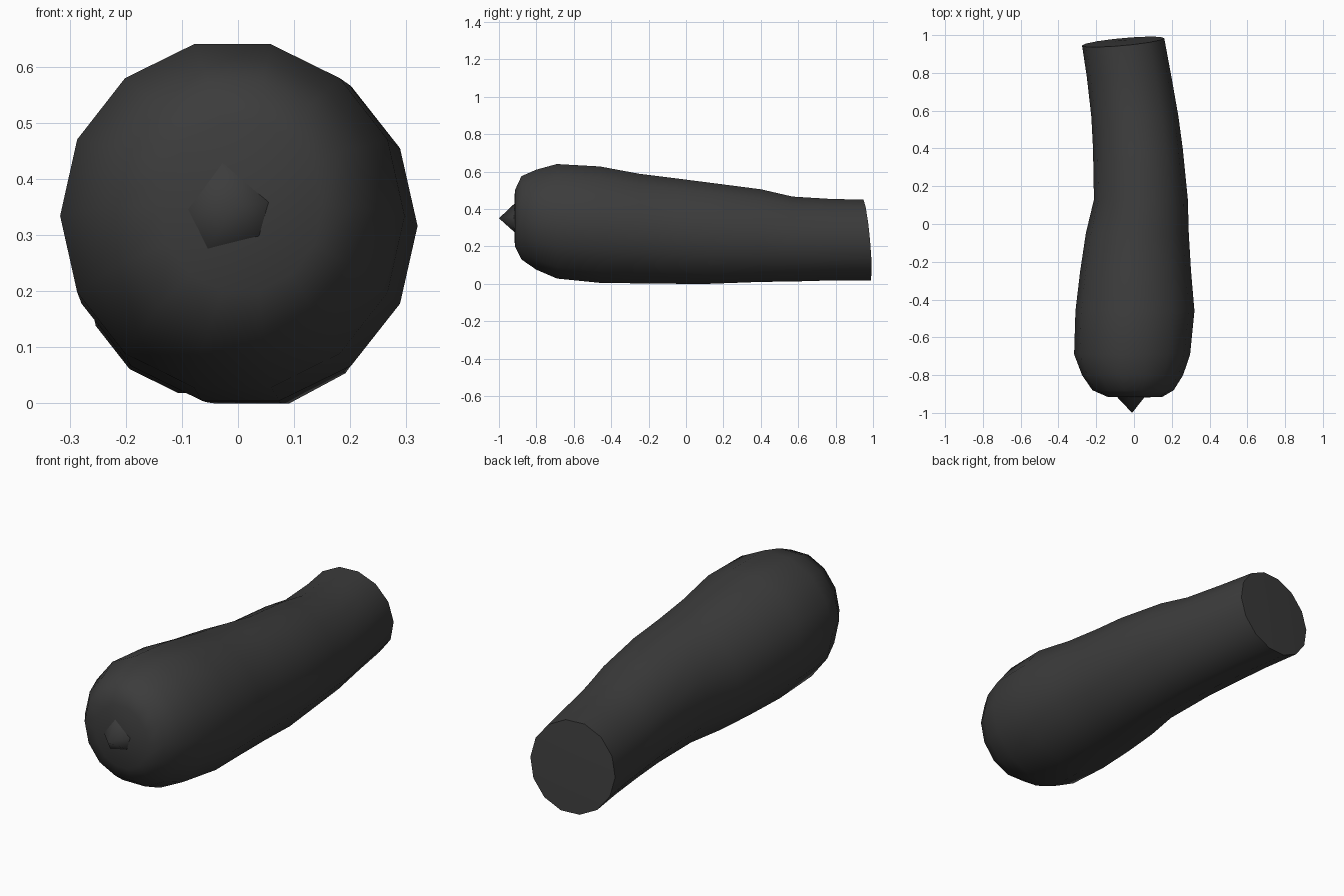
import bpy, bmesh, math
from mathutils import Vector

if "Cube" in bpy.data.objects:
    bpy.data.objects.remove(bpy.data.objects["Cube"])

SIDES = 14

# Stations along the body: y, left x, right x, bottom z, top z
STATIONS = [
    (-0.915, -0.14, 0.15, 0.20, 0.50),
    (-0.88, -0.22, 0.21, 0.13, 0.575),
    (-0.80, -0.275, 0.26, 0.075, 0.61),
    (-0.69, -0.317, 0.297, 0.028, 0.64),
    (-0.46, -0.31, 0.32, 0.005, 0.627),
    (-0.25, -0.285, 0.302, 0.002, 0.588),
    (-0.05, -0.255, 0.29, 0.0, 0.563),
    (0.13, -0.212, 0.285, 0.0, 0.54),
    (0.40, -0.217, 0.258, 0.01, 0.505),
    (0.57, -0.226, 0.235, 0.012, 0.466),
    (0.78, -0.25, 0.198, 0.018, 0.453),
    (None, -0.275, 0.16, 0.018, 0.45),   # slanted cut end
]

mat = bpy.data.materials.new("charcoal")
mat.diffuse_color = (0.045, 0.045, 0.045, 1)
mat.use_nodes = True
mat.node_tree.nodes["Principled BSDF"].inputs["Base Color"].default_value = mat.diffuse_color


def finish(bm, name, angle):
    bmesh.ops.recalc_face_normals(bm, faces=bm.faces)
    mesh = bpy.data.meshes.new(name)
    bm.to_mesh(mesh)
    bm.free()
    ob = bpy.data.objects.new(name, mesh)
    bpy.context.collection.objects.link(ob)
    mesh.materials.append(mat)
    bpy.ops.object.select_all(action='DESELECT')
    ob.select_set(True)
    bpy.context.view_layer.objects.active = ob
    bpy.ops.object.shade_smooth_by_angle(angle=math.radians(angle))
    return ob


# Body: bent, tapering loft, domed in front and cut off at the back
bm = bmesh.new()
rings = []
for y, xl, xr, zb, zt in STATIONS:
    ring = []
    for i in range(SIDES):
        a = 2 * math.pi * i / SIDES
        c, s = math.cos(a), math.sin(a) / math.cos(math.pi / SIDES / 2) ** 0
        # stretch so the even-sided ring reaches its full height
        s = math.sin(a) / math.cos(math.pi / SIDES)
        s = max(-1, min(1, s))
        x = (xl + xr) / 2 + (xr - xl) / 2 * c
        z = (zb + zt) / 2 + (zt - zb) / 2 * s
        yy = 0.97 + 0.09 * x - 0.09 * (z - 0.23) if y is None else y
        ring.append(bm.verts.new((x, yy, z)))
    rings.append(ring)
for r0, r1 in zip(rings, rings[1:]):
    for i in range(SIDES):
        j = (i + 1) % SIDES
        bm.faces.new((r0[i], r0[j], r1[j], r1[i]))
for ring, depth in ((rings[0], -0.005), (rings[-1], 0.008)):
    mid = sum((v.co for v in ring), Vector()) / SIDES
    hub = bm.verts.new(mid + Vector((0, depth, 0)))
    for i in range(SIDES):
        bm.faces.new((ring[i], ring[(i + 1) % SIDES], hub))
finish(bm, "body", 60)

# Nub: small crooked blossom tip on the front dome
bm = bmesh.new()
base = [bm.verts.new((x, -0.905, z)) for x, z in
        ((-0.06, 0.265), (0.045, 0.29), (0.065, 0.36), (-0.03, 0.44), (-0.10, 0.345))]
tip = bm.verts.new((-0.01, -1.0, 0.35))
for i in range(5):
    bm.faces.new((base[i], base[(i + 1) % 5], tip))
bm.faces.new(base)
finish(bm, "blossom_nub", 80)
